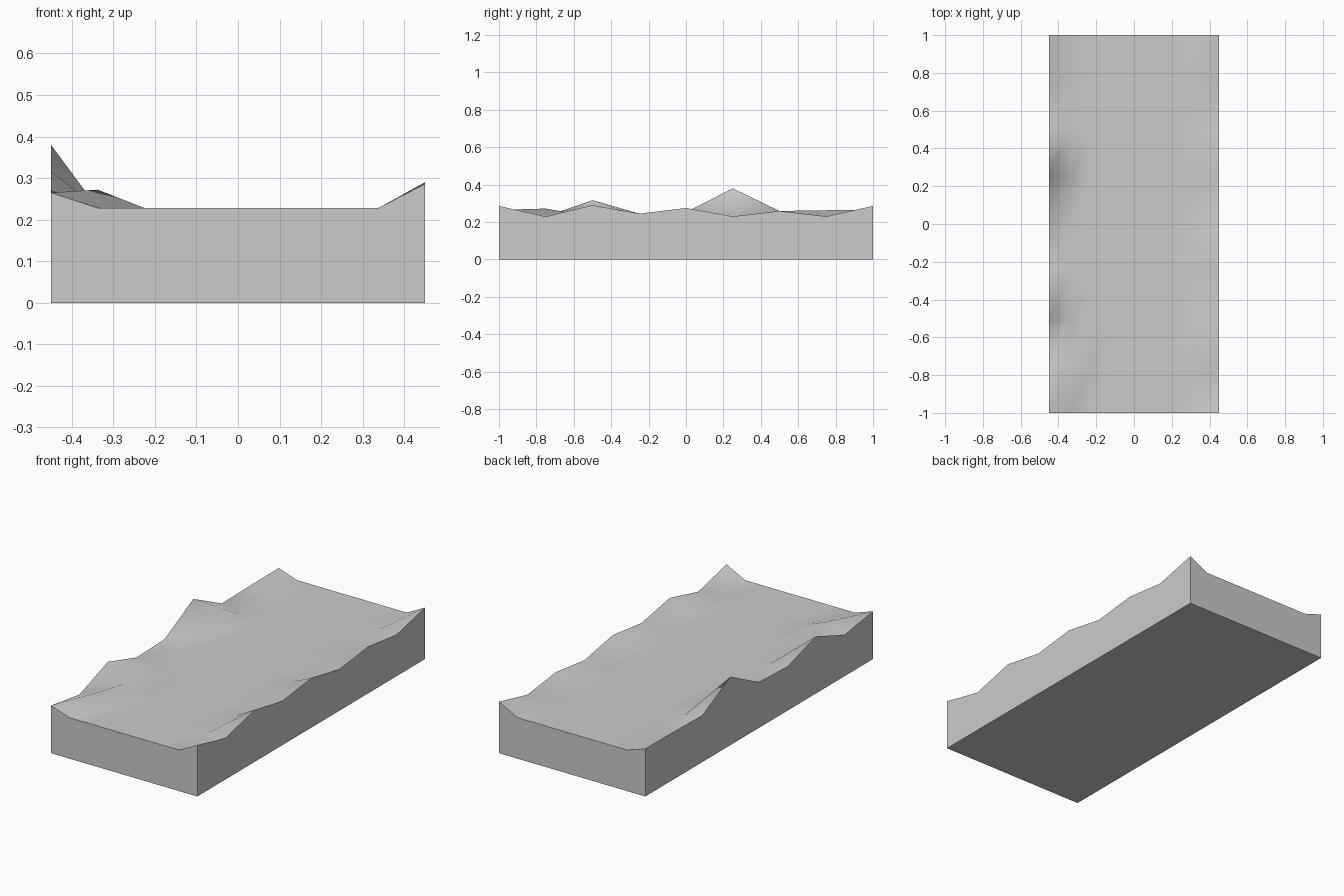
import bpy, bmesh

if "Cube" in bpy.data.objects:
    bpy.data.objects.remove(bpy.data.objects["Cube"])

W, L, N = 0.9, 2.0, 8      # footprint and grid divisions
BASE = 0.228               # flat ground height

# Rim heights from front (y=-1) to back (y=1), plus one inner mound
left_rim = [0.265, 0.23, 0.317, 0.245, 0.253, 0.38, 0.259, 0.263, 0.265]
right_rim = [0.286, 0.229, 0.29, 0.245, 0.275, 0.23, 0.259, 0.23, 0.286]
mounds = {(1, 1): 0.272}


def height(i, j):
    if i == 0:
        return left_rim[j]
    if i == N:
        return right_rim[j]
    return mounds.get((i, j), BASE)


bm = bmesh.new()

# Rolling top surface, triangulated along one diagonal
grid = [[bm.verts.new((-W / 2 + W * i / N, -L / 2 + L * j / N, height(i, j)))
         for j in range(N + 1)] for i in range(N + 1)]
for i in range(N):
    for j in range(N):
        a, b = grid[i][j], grid[i + 1][j]
        c, d = grid[i + 1][j + 1], grid[i][j + 1]
        for tri in ((a, b, c), (a, c, d)):
            bm.faces.new(tri).smooth = True

# Straight flat side walls dropped from the rim, and a floor
rim = [e for e in bm.edges if e.is_boundary]
ext = bmesh.ops.extrude_edge_only(bm, edges=rim)["geom"]
for v in (g for g in ext if isinstance(g, bmesh.types.BMVert)):
    v.co.z = 0
for f in (g for g in ext if isinstance(g, bmesh.types.BMFace)):
    f.smooth = False
floor = bmesh.ops.contextual_create(
    bm, geom=[e for e in bm.edges if e.is_boundary])["faces"]
for f in floor:
    f.smooth = False
bmesh.ops.recalc_face_normals(bm, faces=bm.faces)

mesh = bpy.data.meshes.new("ground_block")
bm.to_mesh(mesh)
bm.free()
bpy.context.collection.objects.link(bpy.data.objects.new("ground_block", mesh))
